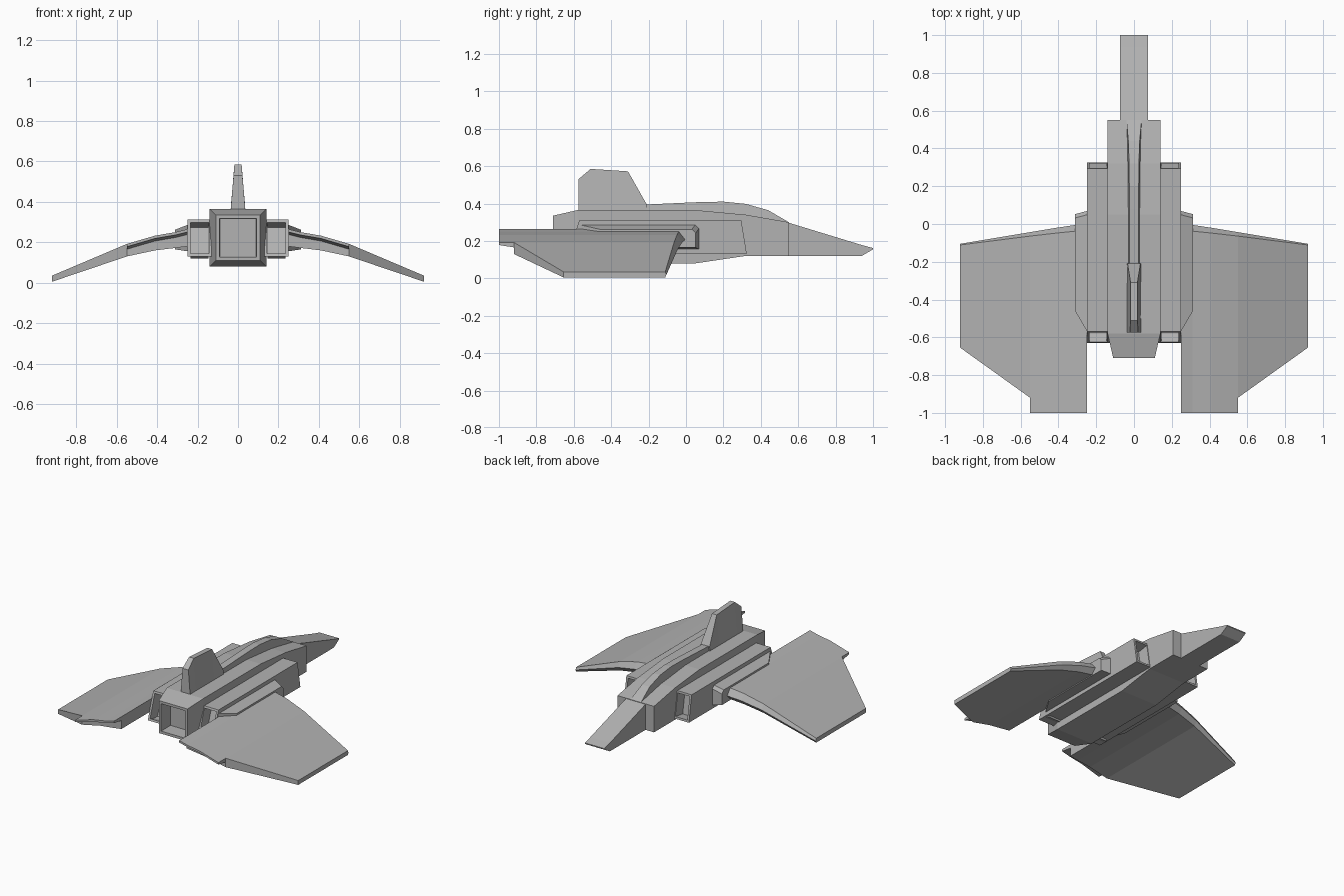
import bpy
import bmesh

cube = bpy.data.objects.get("Cube")
if cube:
    bpy.data.objects.remove(cube, do_unlink=True)

grey = bpy.data.materials.new("hull_grey")
grey.use_nodes = True
COLOUR = (0.45, 0.45, 0.45, 1)
grey.diffuse_color = COLOUR
grey.node_tree.nodes["Principled BSDF"].inputs["Base Color"].default_value = COLOUR


def loft(name, rings, side=1, openings=()):
    """Skin matching rings; each opening is (cap 0 or 1, rim, depth, taper)."""
    bm = bmesh.new()
    loops = [[bm.verts.new((x * side, y, z)) for x, y, z in r] for r in rings]
    n = len(loops[0])
    for a, b in zip(loops, loops[1:]):
        for i in range(n):
            j = (i + 1) % n
            bm.faces.new((a[i], a[j], b[j], b[i]))
    caps = [bm.faces.new(loops[0]), bm.faces.new(loops[-1])]
    bmesh.ops.recalc_face_normals(bm, faces=bm.faces[:])
    for cap, rim, depth, taper in openings:
        bmesh.ops.inset_individual(bm, faces=[caps[cap]], thickness=rim)
        bmesh.ops.inset_individual(bm, faces=[caps[cap]], thickness=taper, depth=-depth)
    mesh = bpy.data.meshes.new(name)
    bm.to_mesh(mesh)
    bm.free()
    mesh.materials.append(grey)
    obj = bpy.data.objects.new(name, mesh)
    bpy.context.collection.objects.link(obj)
    return obj


def section(y, base, top, z0, z1):
    """Symmetric trapezoid across the centre line."""
    return [(-base, y, z0), (base, y, z0), (top, y, z1), (-top, y, z1)]


# Fuselage with a recessed exhaust
loft("fuselage", [section(y, w, w, z0, z1) for y, w, z0, z1 in [
    (-0.71, 0.11, 0.11, 0.335), (-0.58, 0.14, 0.08, 0.365),
    (0.05, 0.14, 0.08, 0.365), (0.32, 0.14, 0.12, 0.34),
    (0.55, 0.14, 0.12, 0.30)]], openings=[(0, 0.025, 0.1, 0.003)])

# Nose
loft("nose", [section(y, 0.075, 0.075, z0, z1) for y, z0, z1 in [
    (0.54, 0.12, 0.30), (0.94, 0.12, 0.178), (1.0, 0.155, 0.162)]])

# Canopy spine along the top
loft("canopy_spine", [section(y, 0.04, w, 0.28, z) for y, w, z in [
    (-0.57, 0.027, 0.395), (-0.21, 0.025, 0.395), (0.08, 0.025, 0.408),
    (0.2, 0.025, 0.41), (0.32, 0.026, 0.398), (0.44, 0.03, 0.364),
    (0.55, 0.04, 0.30)]])

# Tail fin, thinner toward its top
loft("tail_fin", [section(y, 0.037, w, 0.35, z) for y, w, z in [
    (-0.575, 0.022, 0.53), (-0.51, 0.018, 0.585),
    (-0.31, 0.018, 0.572), (-0.21, 0.034, 0.395)]])

# Wing stations: x, top z, bottom z, leading y, trailing y, edge bevel
stations = [(0.25, 0.265, 0.18, 0.0, -0.92, 0.035),
            (0.31, 0.25, 0.172, -0.005, -0.92, 0.033),
            (0.41, 0.233, 0.16, -0.02, -0.92, 0.028),
            (0.55, 0.192, 0.13, -0.043, -0.92, 0.021),
            (0.92, 0.035, 0.005, -0.105, -0.655, 0.006)]


def wing_ring(x, top, low, lead, trail, bevel):
    return [(x, trail, top), (x, lead - bevel, top),
            (x, lead, top * 0.45 + low * 0.55),
            (x, lead - bevel, low), (x, trail, low)]


def flap_ring(x, top, *_):
    return [(x, -0.91, top), (x, -0.91, top - 0.028),
            (x, -1.0, top - 0.014), (x, -1.0, top)]


def pod_ring(y_top, y_low):
    return [(0.13, y_low, 0.13), (0.25, y_low, 0.13),
            (0.25, y_top, 0.312), (0.13, y_top, 0.312)]


def root_ring(x, back, front, z0, z1):
    return [(x, back, z0), (x, front, z0), (x, front, z1 - 0.02),
            (x, front - 0.02, z1), (x, back, z1)]


for label, side in (("left", 1), ("right", -1)):
    loft(label + "_wing", [wing_ring(*s) for s in stations], side)
    loft(label + "_flap", [flap_ring(*s) for s in stations[:4]], side)
    # Engine pod open at both slanted ends
    loft(label + "_engine_pod", [pod_ring(-0.57, -0.63), pod_ring(0.295, 0.325)],
         side, [(0, 0.02, 0.08, 0.002), (1, 0.02, 0.08, 0.002)])
    # Fairing where the wing meets the pod
    loft(label + "_wing_root", [root_ring(0.245, -0.575, 0.07, 0.155, 0.288),
                                root_ring(0.312, -0.46, 0.052, 0.165, 0.262)], side)
